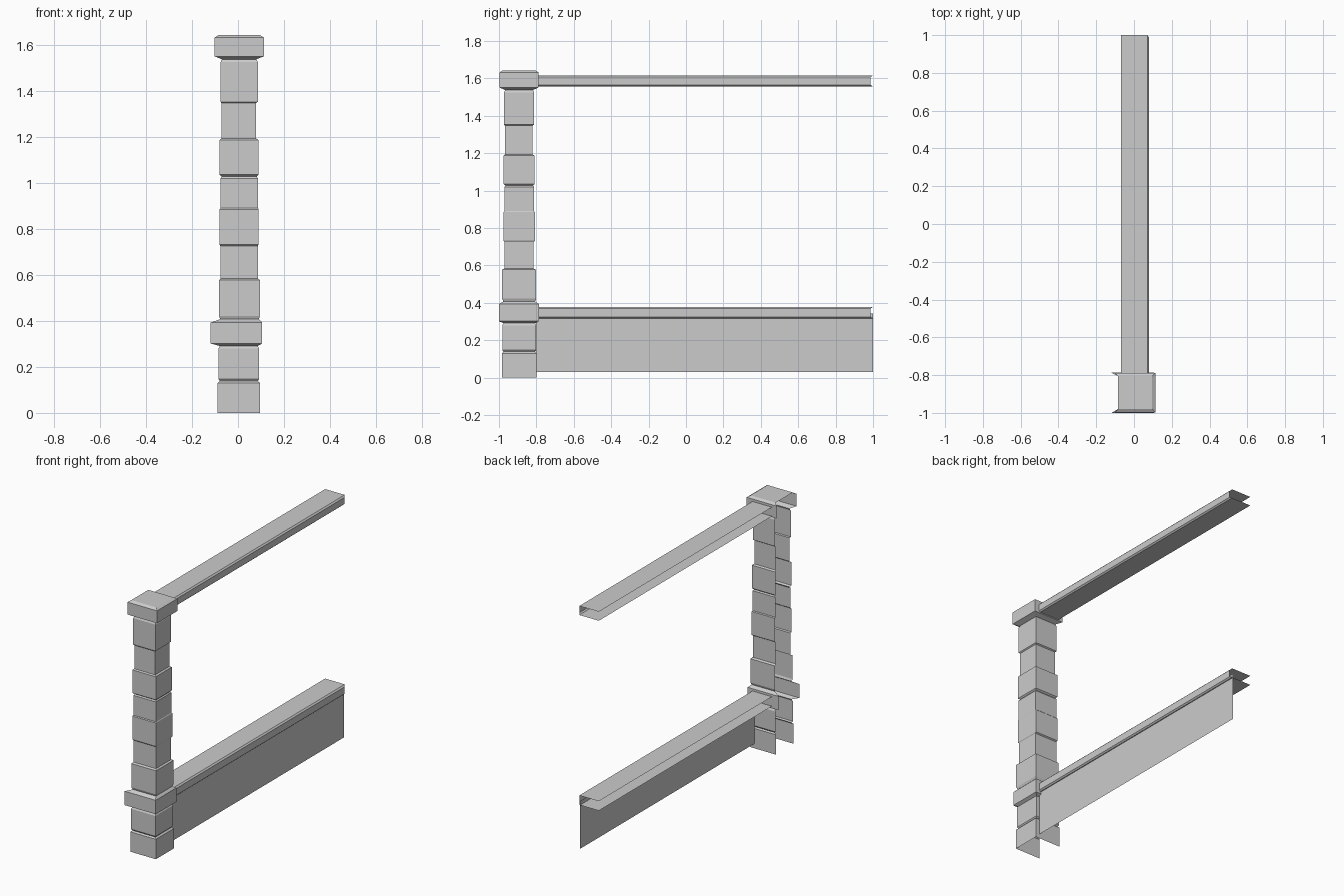
import bpy

if "Cube" in bpy.data.objects:
    bpy.data.objects.remove(bpy.data.objects["Cube"])


def make_object(name, verts, faces):
    mesh = bpy.data.meshes.new(name)
    mesh.from_pydata(verts, [], faces)
    mesh.update()
    obj = bpy.data.objects.new(name, mesh)
    bpy.context.collection.objects.link(obj)
    return obj


# Stone blocks: bottom z, top z, x min, x max, y min, y max
BLOCKS = [
    (0.000, 0.130, -0.089, 0.096, -0.985, -0.800),
    (0.147, 0.280, -0.085, 0.092, -0.982, -0.801),
    (0.302, 0.393, -0.119, 0.105, -1.000, -0.787),   # lower band
    (0.422, 0.577, -0.083, 0.096, -0.983, -0.801),
    (0.590, 0.720, -0.077, 0.086, -0.970, -0.815),
    (0.732, 0.885, -0.080, 0.090, -0.976, -0.807),
    (0.895, 1.020, -0.077, 0.087, -0.971, -0.812),
    (1.036, 1.187, -0.080, 0.089, -0.976, -0.809),
    (1.200, 1.342, -0.072, 0.079, -0.968, -0.820),
    (1.353, 1.525, -0.076, 0.086, -0.973, -0.812),
    (1.551, 1.632, -0.102, 0.113, -0.997, -0.788),   # top cap
]


def ring(z, x0, x1, y0, y1, inset=0.0):
    """U-shaped section, open towards -x."""
    x0, x1, y0, y1 = x0 + inset, x1 - inset, y0 + inset, y1 - inset
    return [(x0, y1, z), (x1, y1, z), (x1, y0, z), (x0, y0, z)]


# Pillar: blocks lofted together with narrow joints between them
rings = []
for i, (z0, z1, *box) in enumerate(BLOCKS):
    rings += [ring(z0, *box), ring(z1, *box)]
    if i + 1 < len(BLOCKS):
        nz, _, *nb = BLOCKS[i + 1]
        neck = (max(box[0], nb[0]), min(box[1], nb[1]),
                max(box[2], nb[2]), min(box[3], nb[3]))
        gap = nz - z1
        rings.append(ring(z1 + gap * 0.5, *neck, inset=0.006 if gap > 0.014 else 0.0))
    else:
        rings.append(ring(1.643, *box, inset=0.017))
verts = [p for r in rings for p in r]
faces = []
for r in range(len(rings) - 1):
    for k in range(3):
        a = r * 4 + k
        faces.append((a + 1, a, a + 4, a + 5))
n = len(verts)
faces.append((n - 1, n - 2, n - 3, n - 4))
make_object("stone_pillar", verts, faces)


# Rails: chamfered C-section, open towards -x
def rail(name, z0, z1):
    profile = [(-0.070, z1, 1.0), (0.071, z1, 1.0), (0.080, z1 - 0.009, 0.987),
               (0.080, z0 + 0.008, 0.987), (0.071, z0, 1.0), (-0.070, z0, 1.0)]
    verts = [(x, -0.80, z) for x, z, _ in profile] + [(x, y, z) for x, z, y in profile]
    m = len(profile)
    make_object(name, verts, [(i, i + 1, i + 1 + m, i + m) for i in range(m - 1)])


rail("upper_rail", 1.557, 1.616)
rail("lower_rail", 0.316, 0.378)

# Thin wall panel beneath the lower rail
make_object("wall_panel",
            [(0.066, -0.80, 0.03), (0.066, 1.0, 0.03), (0.066, 1.0, 0.342), (0.066, -0.80, 0.342)],
            [(0, 1, 2, 3)])
